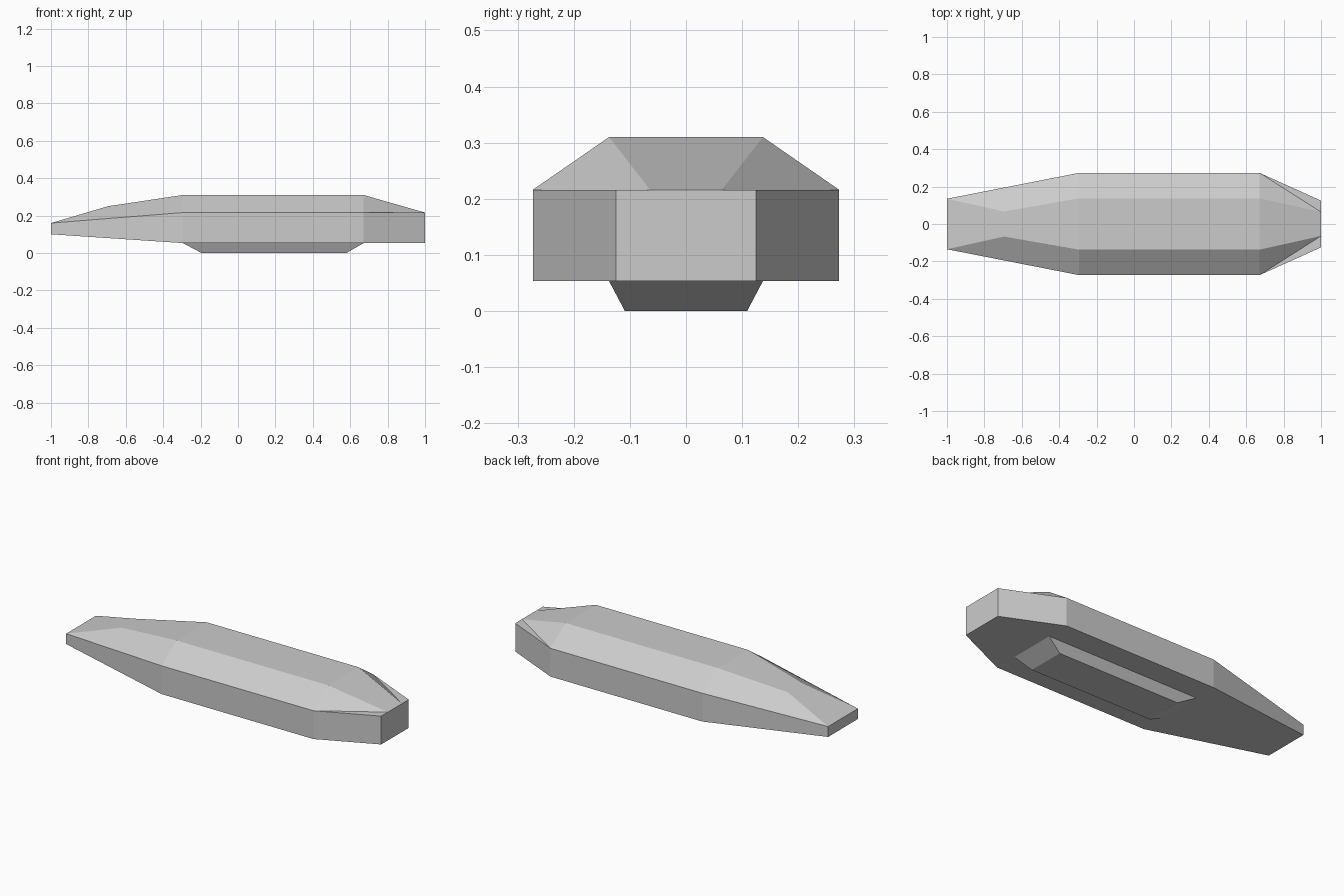
import bpy
import bmesh

if "Cube" in bpy.data.objects:
    bpy.data.objects.remove(bpy.data.objects["Cube"])


def finish(bm, name):
    bmesh.ops.recalc_face_normals(bm, faces=bm.faces)
    mesh = bpy.data.meshes.new(name)
    bm.to_mesh(mesh)
    bm.free()
    obj = bpy.data.objects.new(name, mesh)
    bpy.context.collection.objects.link(obj)
    return obj


def ring(bm, half_profile):
    """Mirror a half profile of (x, y, z) points across y into a ring of vertices."""
    right = [bm.verts.new((x, -y, z)) for x, y, z in half_profile]
    left = [bm.verts.new(p) for p in reversed(half_profile)]
    return right + left


# Hull: each station lists bottom edge, shoulder edge and deck edge
stations = [
    [(-1.0, 0.135, 0.10), (-1.0, 0.135, 0.16), (-0.695, 0.067, 0.25)],
    [(-0.295, 0.273, 0.053), (-0.295, 0.273, 0.216), (-0.295, 0.137, 0.31)],
    [(0.672, 0.273, 0.053), (0.672, 0.273, 0.216), (0.672, 0.137, 0.31)],
    [(1.0, 0.125, 0.053), (1.0, 0.125, 0.216), (1.0, 0.064, 0.216)],
]
bm = bmesh.new()
rings = [ring(bm, s) for s in stations]
for n, (a, b) in enumerate(zip(rings, rings[1:])):
    for i in range(6):
        j = (i + 1) % 6
        if n == 2 and i in (1, 3):
            # Creased shoulders at the blunt end
            mid, top = (i, j) if i == 1 else (j, i)
            bm.faces.new((a[mid], b[mid], b[top]))
            bm.faces.new((a[mid], b[top], a[top]))
        else:
            bm.faces.new((a[i], b[i], b[j], a[j]))

# Pointed end: upright tip and sloping foredeck; blunt end: flat cap
tip = rings[0]
bm.faces.new((tip[0], tip[1], tip[4], tip[5]))
bm.faces.new((tip[1], tip[2], tip[3], tip[4]))
bm.faces.new(rings[-1])
finish(bm, "hull")

# Keel: tapered block under the hull, open where it meets the hull bottom
bm = bmesh.new()
upper, lower = [
    [bm.verts.new(p) for p in ((x0, -y, z), (x1, -y, z), (x1, y, z), (x0, y, z))]
    for x0, x1, y, z in ((-0.295, 0.672, 0.137, 0.053), (-0.195, 0.58, 0.109, 0.0))
]
for i in range(4):
    j = (i + 1) % 4
    bm.faces.new((upper[i], upper[j], lower[j], lower[i]))
bm.faces.new(lower)
finish(bm, "keel")
